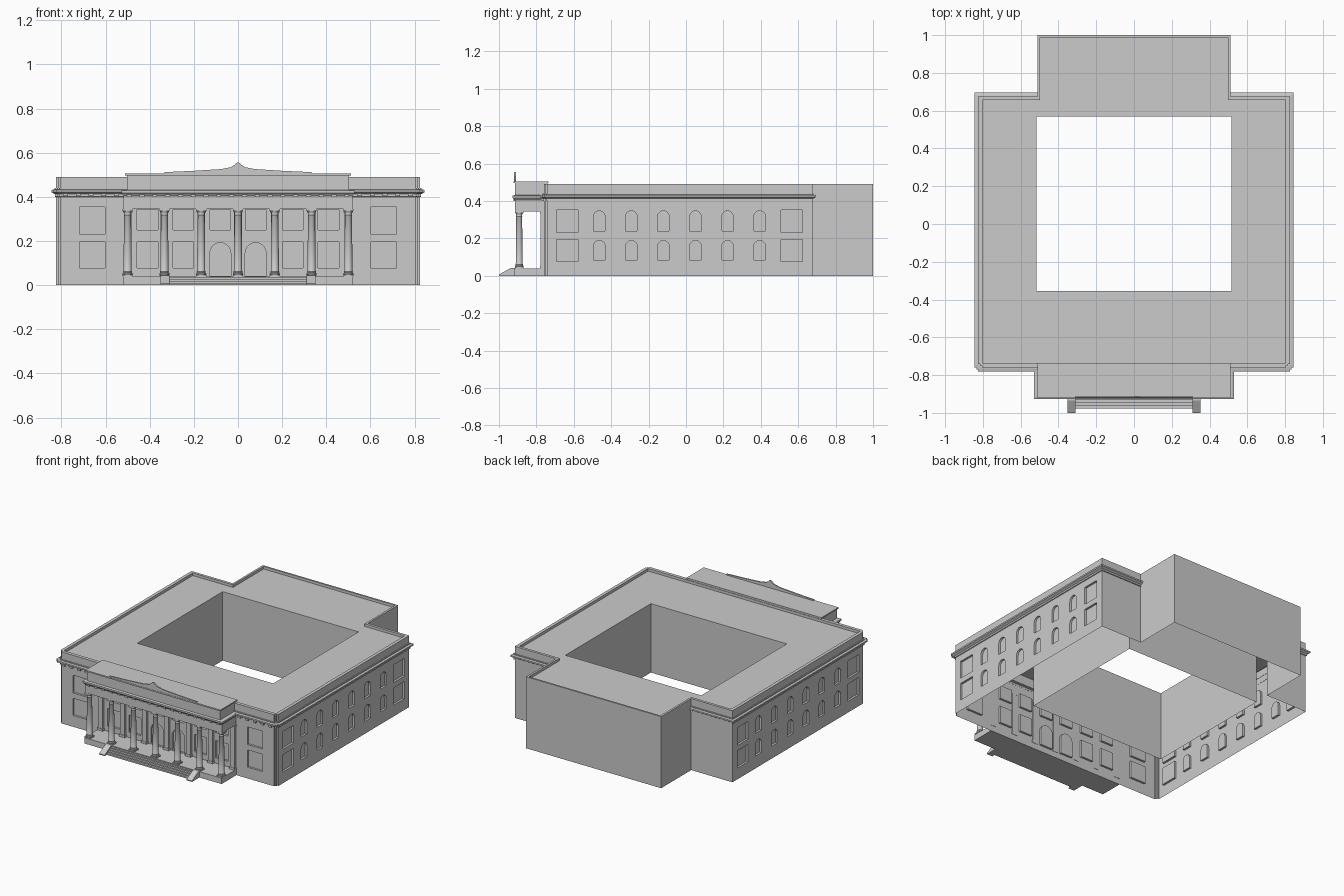
import bpy, bmesh, math
from mathutils import Vector

if "Cube" in bpy.data.objects:
    bpy.data.objects.remove(bpy.data.objects["Cube"])


def make_object(name, bm):
    bmesh.ops.recalc_face_normals(bm, faces=bm.faces)
    me = bpy.data.meshes.new(name)
    bm.to_mesh(me)
    bm.free()
    ob = bpy.data.objects.new(name, me)
    bpy.context.collection.objects.link(ob)
    return ob


def add_prism(bm, pts, a, b, axis='z'):
    """Extrude a 2D outline from a to b along an axis."""
    put = {'x': lambda u, v, w: (w, u, v),
           'y': lambda u, v, w: (u, w, v),
           'z': lambda u, v, w: (u, v, w)}[axis]
    lo = [bm.verts.new(put(u, v, a)) for u, v in pts]
    hi = [bm.verts.new(put(u, v, b)) for u, v in pts]
    bm.faces.new(lo)
    bm.faces.new(hi)
    for i in range(len(pts)):
        j = (i + 1) % len(pts)
        bm.faces.new((lo[i], lo[j], hi[j], hi[i]))


def rect(u0, u1, v0, v1):
    return [(u0, v0), (u1, v0), (u1, v1), (u0, v1)]


def arch(u, w, v0, v1, n=10):
    r = w / 2
    return [(u - r, v0), (u + r, v0)] + [
        (u + r * math.cos(math.pi * i / n), v1 - r + r * math.sin(math.pi * i / n))
        for i in range(n + 1)]


def add_box(bm, x0, x1, y0, y1, z0, z1):
    add_prism(bm, rect(x0, x1, y0, y1), z0, z1)


def prism(name, pts, a, b, axis='z'):
    bm = bmesh.new()
    add_prism(bm, pts, a, b, axis)
    return make_object(name, bm)


def box(name, *lims):
    bm = bmesh.new()
    add_box(bm, *lims)
    return make_object(name, bm)


def mirrored(half):
    return half + [(-x, y) for x, y in reversed(half)]


def cut(ob, cutter):
    mod = ob.modifiers.new("cut", 'BOOLEAN')
    mod.operation, mod.solver, mod.object = 'DIFFERENCE', 'EXACT', cutter
    bpy.context.view_layer.objects.active = ob
    bpy.ops.object.modifier_apply(modifier=mod.name)
    bpy.data.objects.remove(cutter)


def sweep(name, path, profile):
    """Mitred moulding along an open path; profile is (offset to the left, z)."""
    P = [Vector(p) for p in path]
    bm = bmesh.new()
    rows = []
    for i, p in enumerate(P):
        ns = []
        for a, b in ((i - 1, i), (i, i + 1)):
            if a >= 0 and b < len(P):
                d = (P[b] - P[a]).normalized()
                ns.append(Vector((-d.y, d.x)))
        m = ns[0] if len(ns) == 1 else (ns[0] + ns[1]) / (1 + ns[0].dot(ns[1]))
        rows.append([bm.verts.new((*(p + m * o), z)) for o, z in profile])
    for r, s in zip(rows, rows[1:]):
        for k in range(len(profile) - 1):
            bm.faces.new((r[k], r[k + 1], s[k + 1], s[k]))
    bm.faces.new(rows[0])
    bm.faces.new(rows[-1])
    return make_object(name, bm)


# Main block: stepped front corners, rear wing
WX, FY, BY = 0.825, -0.76, 0.675
flank = [(0.512, BY), (WX, BY), (WX, -0.74), (0.815, -0.74), (0.815, -0.75),
         (0.805, -0.75), (0.805, FY)]
building = prism("building_shell", mirrored([(0.512, 1.0)] + flank), 0, 0.49)

# Courtyard and sunken roof behind the parapet
cut(building, prism("courtyard_cutter", rect(-0.515, 0.515, -0.355, 0.57), -0.1, 0.6))
cut(building, prism("roof_cutter", mirrored(
    [(0.498, 0.988), (0.498, 0.657), (0.803, 0.657), (0.803, -0.737)]), 0.472, 0.6))

# Recessed windows and doors
D = 0.014
bm = bmesh.new()
for s in (-1, 1):
    for z0, z1 in ((0.077, 0.195), (0.232, 0.353)):
        x = s * 0.661
        add_prism(bm, rect(x - 0.058, x + 0.058, z0, z1), FY - 0.05, FY + D, 'y')
        for i in range(8):
            y = -0.635 + i * 1.2 / 7
            shape = (rect(y - 0.058, y + 0.058, z0, z1) if i in (0, 7)
                     else arch(y, 0.062, z0 + 0.008, z1 - 0.006))
            add_prism(bm, shape, s * (WX - D), s * (WX + 0.05), 'x')
    for x in (0.08, 0.248, 0.41):
        x *= s
        add_prism(bm, rect(x - 0.047, x + 0.047, 0.25, 0.342), FY - 0.05, FY + D, 'y')
        low = (arch(x, 0.095, 0.042, 0.192) if abs(x) < 0.1
               else rect(x - 0.047, x + 0.047, 0.077, 0.195))
        add_prism(bm, low, FY - 0.05, FY + D, 'y')
cut(building, make_object("window_cutter", bm))

# Underside of the building is open
bm = bmesh.new()
bm.from_mesh(building.data)
bmesh.ops.delete(bm, geom=[f for f in bm.faces if all(v.co.z < 1e-4 for v in f.verts)],
                 context='FACES')
bm.to_mesh(building.data)
bm.free()

# Cornice around the block
sweep("main_cornice", mirrored(flank),
      [(-0.002, 0.398), (0.005, 0.401), (0.005, 0.412), (0.015, 0.418), (0.02, 0.421),
       (0.02, 0.431), (0.006, 0.434), (0.006, 0.44), (-0.002, 0.44)])

# Portico platform, steps and sloped cheeks
box("portico_platform", -0.52, 0.52, -0.92, FY, 0, 0.04)
bm = bmesh.new()
add_prism(bm, [(-0.918, 0), (-0.918, 0.034), (-0.933, 0.034), (-0.933, 0.026), (-0.948, 0.026),
               (-0.948, 0.018), (-0.963, 0.018), (-0.963, 0.01), (-0.978, 0.01), (-0.978, 0)],
          -0.312, 0.312, 'x')
make_object("front_steps", bm)
for s in (-1, 1):
    prism("step_cheek", [(-1.0, 0), (-0.915, 0), (-0.915, 0.043), (-0.935, 0.043), (-1.0, 0.007)],
          s * 0.31, s * 0.352, 'x')

# Columns with base and capital, pilasters on the wall behind
profile = [(0.0, 0.046), (0.022, 0.046), (0.0235, 0.05), (0.022, 0.055), (0.019, 0.057),
           (0.0205, 0.061), (0.018, 0.065), (0.0182, 0.15), (0.0155, 0.315), (0.0175, 0.318),
           (0.0155, 0.322), (0.016, 0.328), (0.021, 0.337), (0.0, 0.337)]
bm_c, bm_p = bmesh.new(), bmesh.new()
CY, N = -0.892, 20
for i in range(7):
    x = (i - 3) * 0.1667
    rings = [[bm_c.verts.new((x + r * math.cos(math.tau * k / N),
                              CY + r * math.sin(math.tau * k / N), z)) for k in range(N)]
             for r, z in profile[1:-1]]
    for a, b in zip(rings, rings[1:]):
        for k in range(N):
            bm_c.faces.new((a[k], a[(k + 1) % N], b[(k + 1) % N], b[k]))
    add_box(bm_c, x - 0.023, x + 0.023, CY - 0.023, CY + 0.023, 0.04, 0.047)
    add_box(bm_c, x - 0.023, x + 0.023, CY - 0.023, CY + 0.023, 0.336, 0.346)
    add_box(bm_p, x - 0.017, x + 0.017, -0.777, FY + 0.002, 0.04, 0.346)
    for z0, z1 in ((0.04, 0.055), (0.33, 0.346)):
        add_box(bm_p, x - 0.021, x + 0.021, -0.78, FY + 0.002, z0, z1)
columns = make_object("portico_columns", bm_c)
make_object("wall_pilasters", bm_p)
bpy.context.view_layer.objects.active = columns
columns.select_set(True)
bpy.ops.object.shade_smooth_by_angle(angle=math.radians(35))

# Portico entablature, cornice, attic and cap slab
box("portico_entablature", -0.518, 0.518, -0.914, FY, 0.345, 0.412)
sweep("portico_cornice", mirrored([(0.516, FY + 0.01), (0.516, -0.914)]),
      [(-0.01, 0.405), (0.003, 0.405), (0.009, 0.413), (0.013, 0.417), (0.013, 0.428),
       (0.003, 0.432), (-0.03, 0.432)])
box("portico_attic", -0.504, 0.504, -0.914, -0.74, 0.412, 0.497)
box("attic_cap", -0.511, 0.511, -0.921, -0.735, 0.496, 0.505)

# Low curved pediment crest on the attic
prism("pediment_crest", mirrored([(0.332, 0.503), (0.332, 0.512), (0.2, 0.518), (0.075, 0.526),
                                  (0.035, 0.534), (0.014, 0.545), (0.009, 0.552), (0.003, 0.555)]),
      -0.919, -0.91, 'y')

# Dentil blocks under the front cornices
bm = bmesh.new()
for s in (-1, 1):
    for i in range(5):
        x = s * (0.55 + i * 0.058)
        add_box(bm, x - 0.011, x + 0.011, -0.775, FY, 0.403, 0.416)
for i in range(18):
    x = (i - 8.5) * 0.058
    add_box(bm, x - 0.011, x + 0.011, -0.922, -0.91, 0.4, 0.414)
make_object("cornice_dentils", bm)
